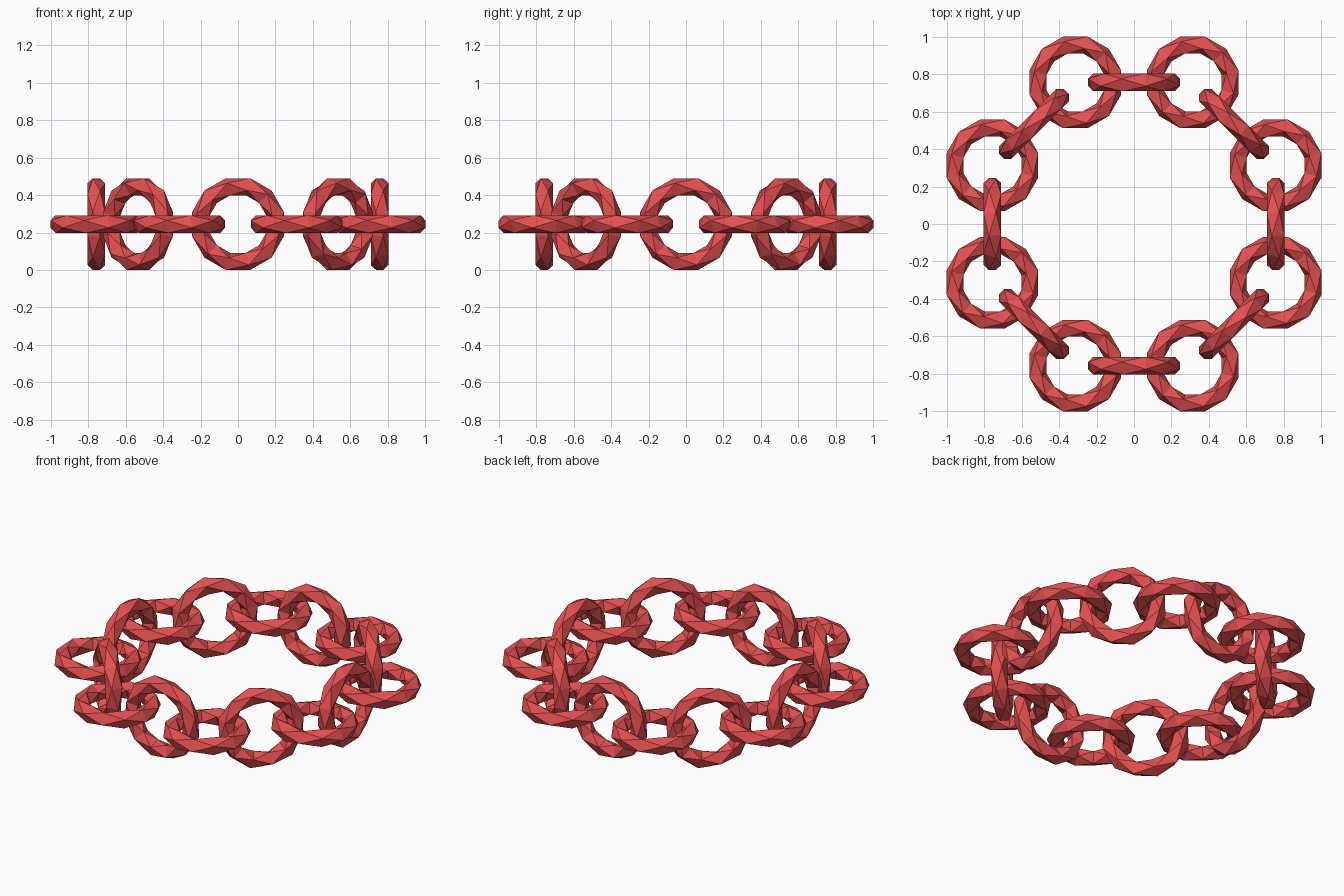
import bpy, bmesh
from math import cos, sin, pi, radians
from mathutils import Matrix

if "Cube" in bpy.data.objects:
    bpy.data.objects.remove(bpy.data.objects["Cube"])

SEG = 12                  # sections round each link
APO = 0.245               # outer half width of a link
H = 0.047                 # half thickness of the bar
R = APO / cos(pi / SEG) - H
r = H / cos(pi / 8)
MID = 0.757               # distance of upright links from the centre

mat = bpy.data.materials.new("red")
mat.diffuse_color = (0.8, 0.08, 0.08, 1)
mat.use_nodes = True
mat.node_tree.nodes["Principled BSDF"].inputs["Base Color"].default_value = mat.diffuse_color


# faceted link: square bar sections twisted back and forth, joined by triangles
def link_mesh():
    bm = bmesh.new()
    rings = []
    for i in range(SEG):
        a = (i + 0.5) * 2 * pi / SEG
        off = pi / 8 if i % 2 == 0 else -pi / 8
        ring = []
        for k in range(4):
            t = off + k * pi / 2
            d = R + r * cos(t)
            ring.append(bm.verts.new((d * cos(a), d * sin(a), r * sin(t))))
        rings.append(ring)
    for i in range(SEG):
        a, b = rings[i], rings[(i + 1) % SEG]
        if i % 2:
            a, b = b, a
        for k in range(4):
            n = (k + 1) % 4
            bm.faces.new((a[k], a[n], b[n]))
            bm.faces.new((b[k], b[n], a[k]))
    bmesh.ops.recalc_face_normals(bm, faces=bm.faces)
    me = bpy.data.meshes.new("link")
    bm.to_mesh(me)
    bm.free()
    me.materials.append(mat)
    return me


mesh = link_mesh()


def add_link(name, matrix):
    ob = bpy.data.objects.new(name, mesh)
    ob.matrix_world = matrix
    bpy.context.collection.objects.link(ob)


for n in range(8):
    # flat link at each octagon corner
    a = radians(22.5 + 45 * n)
    d = MID / cos(pi / 8)
    add_link(f"flat_link_{n + 1}", Matrix.Translation((d * cos(a), d * sin(a), APO)))
    # upright link at each octagon side
    a = radians(45 * n)
    add_link(f"upright_link_{n + 1}",
             Matrix.Translation((MID * cos(a), MID * sin(a), APO))
             @ Matrix.Rotation(a - pi / 2, 4, 'Z') @ Matrix.Rotation(pi / 2, 4, 'X'))
